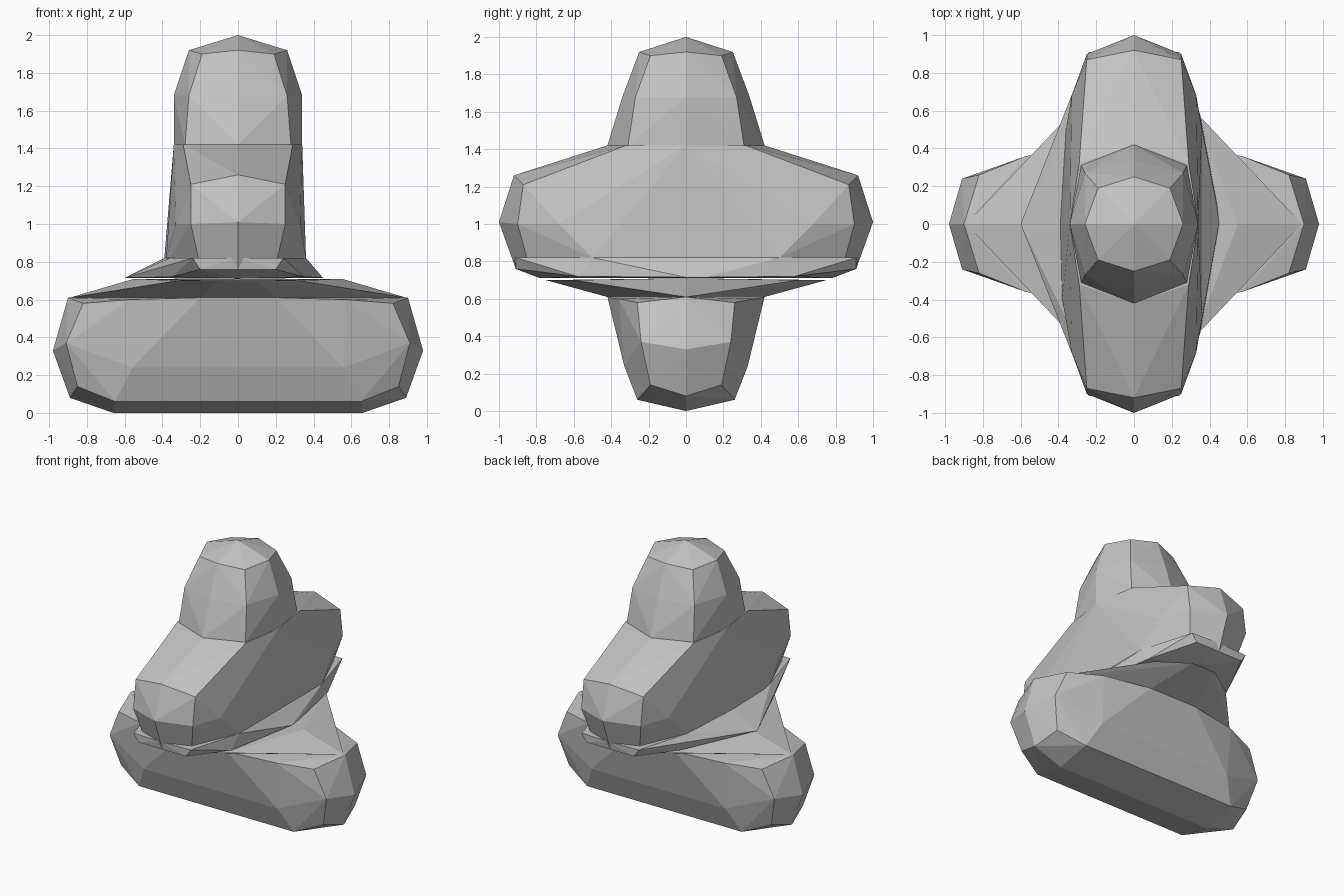
import bpy
import bmesh

default = bpy.data.objects.get("Cube")
if default:
    bpy.data.objects.remove(default, do_unlink=True)

# One plain stone colour for every part
stone = bpy.data.materials.new("stone grey")
stone.use_nodes = True
colour = (0.55, 0.55, 0.55, 1)
stone.diffuse_color = colour
stone.node_tree.nodes["Principled BSDF"].inputs["Base Color"].default_value = colour


def mirrored(points):
    """Repeat the corner points of one quarter on all four sides."""
    return {(sx * x, sy * y, z) for x, y, z in points
            for sx in (-1, 1) for sy in (-1, 1)}


def rock(name, quarter, single=()):
    """Wrap a faceted convex boulder around mirrored and single corners."""
    bm = bmesh.new()
    for point in sorted(mirrored(quarter) | set(single)):
        bm.verts.new(point)
    result = bmesh.ops.convex_hull(bm, input=bm.verts[:])
    loose = {v for v in result["geom_interior"] + result["geom_unused"]
             if isinstance(v, bmesh.types.BMVert)}
    bmesh.ops.delete(bm, geom=list(loose), context="VERTS")
    bmesh.ops.recalc_face_normals(bm, faces=bm.faces[:])
    mesh = bpy.data.meshes.new(name)
    bm.to_mesh(mesh)
    bm.free()
    mesh.materials.append(stone)
    part = bpy.data.objects.new(name, mesh)
    bpy.context.collection.objects.link(part)
    return part


# Base boulder, long from left to right
rock("base_rock", [
    (.66, 0, 0), (.65, .26, .06),
    (.89, 0, .08), (.85, .19, .14),
    (.56, .33, .24), (.98, 0, .33),
    (.91, .24, .37), (.9, 0, .61), (.82, .26, .58),
    (.57, .36, .6), (.2, .42, .61),
])

# Thin diamond-shaped ledge over the base
rock("lower_ledge", [
    (.89, 0, .61), (.2, .42, .61),
    (.37, .5, .68), (.32, .6, .7),
    (.1, .75, .7), (.55, 0, .71),
])

# Sloping ledge that narrows up to the crossing boulder
rock("upper_ledge", [
    (.35, .58, .72), (0, .78, .71), (.2, .91, .76),
    (.36, .5, .82), (.24, .91, .82), (0, .92, .82),
], single=[(-.6, 0, .715), (.45, 0, .715), (.44, .1, .715), (-.39, 0, .82)])

# Crossing boulder, long from front to back
rock("crossing_rock", [
    (.2, .84, .78), (0, .91, .76), (.36, .5, .82),
    (.25, .9, 1), (0, 1, 1.01), (.25, .87, 1.21),
    (0, .92, 1.26), (.33, .68, 1),
    (.34, 0, 1.42), (.29, .32, 1.42), (0, .42, 1.42),
], single=[(-.39, 0, .82), (-.38, -.4, .82)])

# Head boulder on top
rock("top_rock", [
    (.34, 0, 1.42), (.28, .31, 1.42), (0, .42, 1.42),
    (.34, 0, 1.68), (.26, .27, 1.68), (0, .34, 1.68),
    (.26, 0, 1.92), (.19, .19, 1.9), (0, .25, 1.92),
    (0, 0, 2),
])
